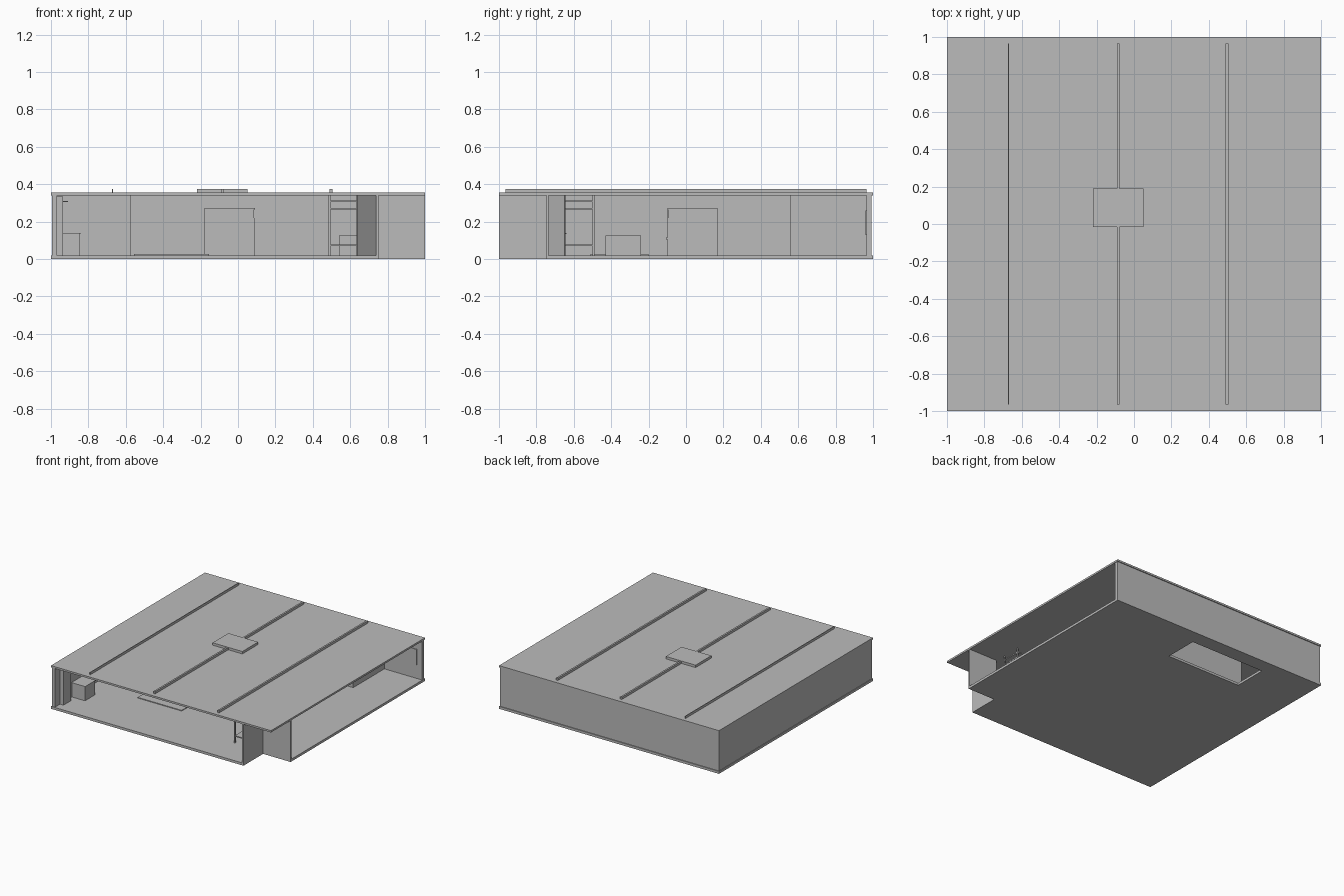
import bpy, bmesh

if "Cube" in bpy.data.objects:
    bpy.data.objects.remove(bpy.data.objects["Cube"])

mat = bpy.data.materials.new("plain grey")
mat.diffuse_color = (0.5, 0.5, 0.5, 1)
mat.use_nodes = True
mat.node_tree.nodes["Principled BSDF"].inputs["Base Color"].default_value = mat.diffuse_color


def finish(name, bm):
    bmesh.ops.recalc_face_normals(bm, faces=bm.faces)
    me = bpy.data.meshes.new(name)
    bm.to_mesh(me)
    bm.free()
    me.materials.append(mat)
    ob = bpy.data.objects.new(name, me)
    bpy.context.collection.objects.link(ob)
    return ob


def prism(name, pts, z0, z1):
    """Extrude a plan outline from z0 to z1."""
    bm = bmesh.new()
    f = bm.faces.new([bm.verts.new((x, y, z0)) for x, y in pts])
    up = bmesh.ops.extrude_face_region(bm, geom=[f])
    bmesh.ops.translate(bm, vec=(0, 0, z1 - z0),
                        verts=[v for v in up["geom"] if isinstance(v, bmesh.types.BMVert)])
    return finish(name, bm)


def box(name, x0, x1, y0, y1, z0, z1):
    return prism(name, [(x0, y0), (x1, y0), (x1, y1), (x0, y1)], z0, z1)


FLOOR, CEIL, TOP = 0.02, 0.34, 0.355

# floor slab: plan grid without the entrance notch and the stair opening
xs = [-1, -0.52, 0.16, 0.75, 1]
ys = [-1, -0.745, 0.6, 0.88, 1]
bm = bmesh.new()
grid = [[bm.verts.new((x, y, 0)) for y in ys] for x in xs]
for i in range(4):
    for j in range(4):
        if (i, j) not in ((3, 0), (1, 2)):
            bm.faces.new((grid[i][j], grid[i + 1][j], grid[i + 1][j + 1], grid[i][j + 1]))
up = bmesh.ops.extrude_face_region(bm, geom=bm.faces[:])
bmesh.ops.translate(bm, vec=(0, 0, FLOOR),
                    verts=[v for v in up["geom"] if isinstance(v, bmesh.types.BMVert)])
finish("floor_slab", bm)

# roof slab with raised ribs and a skylight block
box("roof_slab", -1, 1, -1, 1, CEIL, TOP)
for n, (x, w) in enumerate(((-0.67, 0.006), (-0.085, 0.014), (0.497, 0.014))):
    box(f"roof_rib_{n}", x - w / 2, x + w / 2, -0.965, 0.965, TOP, 0.374)
box("roof_skylight", -0.22, 0.05, -0.015, 0.19, TOP, 0.375)

# solid outer walls at the back and the left; front and right stay open
box("back_wall", -0.995, 0.995, 0.965, 0.993, FLOOR, CEIL)
box("left_wall", -0.995, -0.967, -0.995, 0.965, FLOOR, CEIL)

# walls around the entrance notch
box("notch_side_wall", 0.737, 0.75, -1, -0.745, FLOOR, CEIL)
box("notch_back_wall", 0.737, 1, -0.747, -0.735, FLOOR, CEIL)

# corner shelf unit with a diagonal panel
prism("diagonal_panel", [(0.64, -0.745), (0.735, -0.65), (0.728, -0.643), (0.633, -0.738)], FLOOR, CEIL)
box("shelf_post_front", 0.485, 0.495, -0.745, -0.735, FLOOR, CEIL)
box("shelf_post_right", 0.725, 0.735, -0.5, -0.49, FLOOR, CEIL)
for n, z in enumerate((0.07, 0.264, 0.305)):
    prism(f"corner_shelf_{n}", [(0.49, -0.74), (0.635, -0.74), (0.73, -0.645),
                                (0.73, -0.49), (0.49, -0.49)], z, z + 0.009)
box("low_seat", 0.54, 0.64, -0.43, -0.24, FLOOR, 0.125)

# stair room at the back
box("stair_room_front_wall", -0.575, 0.655, 0.56, 0.573, FLOOR, CEIL)
box("stair_room_right_wall", 0.642, 0.655, 0.573, 0.965, FLOOR, CEIL)

# central cabinet block with door and shelf lips
box("central_cabinet", -0.18, 0.085, -0.095, 0.17, FLOOR, 0.27)
for n, (x0, x1) in enumerate(((-0.18, -0.122), (-0.12, -0.092), (-0.09, -0.032))):
    box(f"cabinet_panel_{n}", x0, x1, -0.1, -0.095, FLOOR, 0.272)
box("cabinet_door", 0, 0.087, -0.1, -0.095, FLOOR, 0.22)
box("door_handle", 0.08, 0.086, -0.106, -0.1, 0.105, 0.115)
for n, z in enumerate((0.07, 0.264)):
    box(f"cabinet_lip_{n}", 0.085, 0.092, -0.1, 0.145, z, z + 0.009)

# low rug and furniture at the left front
box("rug", -0.555, -0.155, -0.51, -0.2, FLOOR, 0.026)
box("side_box", -0.967, -0.848, -0.775, -0.645, FLOOR, 0.135)
box("side_box_top", -0.967, -0.843, -0.78, -0.64, 0.135, 0.14)
box("wall_pillar", -0.967, -0.935, -0.93, -0.83, FLOOR, 0.335)
box("wall_hook", -0.967, -0.908, 0.907, 0.913, 0.305, 0.311)
box("wall_panel", 0.7, 0.95, 0.96, 0.965, 0.13, 0.26)
